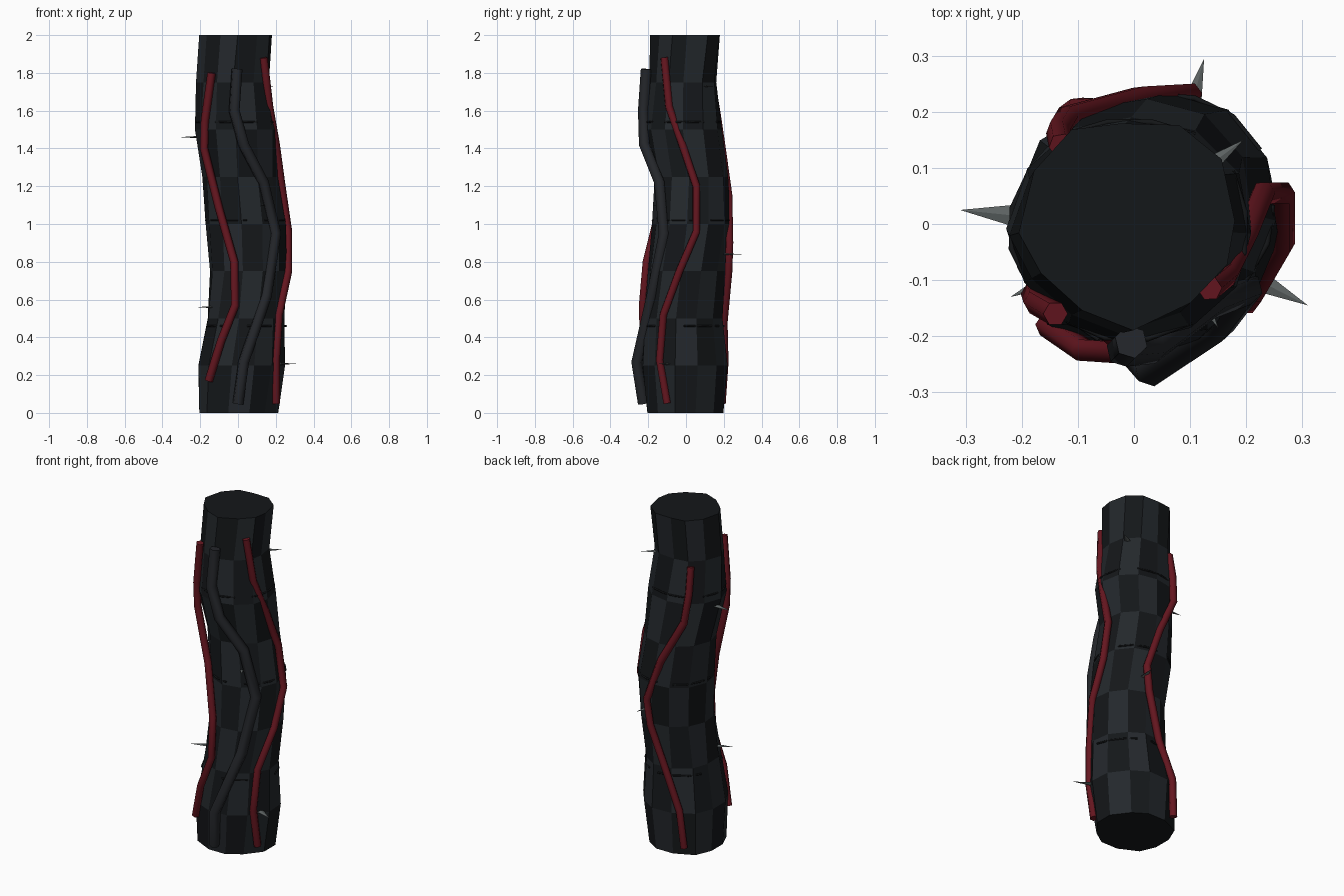
import bpy, bmesh
from math import sin, cos, pi
from mathutils import Vector, Matrix

if "Cube" in bpy.data.objects:
    bpy.data.objects.remove(bpy.data.objects["Cube"])

SIDES = 12


def material(name, rgb):
    m = bpy.data.materials.new(name)
    m.diffuse_color = (*rgb, 1)
    m.use_nodes = True
    m.node_tree.nodes["Principled BSDF"].inputs["Base Color"].default_value = m.diffuse_color
    return m


BARK = material("bark", (0.017, 0.021, 0.025))
DARK = material("dark_bark", (0.007, 0.0085, 0.010))
RED = material("red_vine", (0.13, 0.008, 0.014))
VINE = material("grey_vine", (0.018, 0.020, 0.024))
THORN = material("thorn", (0.11, 0.125, 0.125))
CRACK = material("crack", (0.007, 0.008, 0.009))

# trunk rings, every 0.25 up: centre x, radius x, centre y, radius y,
# then the lean of the diagonals along (1, 1) and (-1, 1)
RINGS = [(.02, .213, -.005, .205, -.02, .025), (.03, .232, -.005, .229, -.02, .015),
         (.05, .203, -.012, .208, -.02, .01), (.055, .202, .003, .203, .0, .0),
         (.04, .21, .025, .205, .01, .005), (.01, .197, .028, .192, .008, .0),
         (-.01, .215, -.013, .2, .01, .0), (-.03, .19, -.018, .175, .02, .0),
         (-.014, .19, -.008, .182, .024, .01)]


def section(z):
    """Interpolated trunk section at height z."""
    t = min(max(z / 0.25, 0), 7.999)
    i = int(t)
    f = t - i
    return [a + (b - a) * f for a, b in zip(RINGS[i], RINGS[i + 1])]


def on_trunk(s, a, z, grow=1.0):
    """Point on the trunk surface at angle a."""
    cx, rx, cy, ry, p, q = s
    w = abs(sin(2 * a)) * 0.707
    return Vector((cx + rx * grow * cos(a) + (p - q) * w,
                   cy + ry * grow * sin(a) + (p + q) * w, z))


def make_object(name, bm, mats):
    bmesh.ops.recalc_face_normals(bm, faces=bm.faces)
    me = bpy.data.meshes.new(name)
    bm.to_mesh(me)
    bm.free()
    for m in mats:
        me.materials.append(m)
    ob = bpy.data.objects.new(name, me)
    bpy.context.collection.objects.link(ob)
    return ob


# trunk: wavy column with chequered bark plates
bm = bmesh.new()
rows = [[bm.verts.new(on_trunk(s, 2 * pi * (i + 0.5) / SIDES + 0.04 * k, k * 0.25, 1.015))
         for i in range(SIDES)] for k, s in enumerate(RINGS)]
for k in range(len(rows) - 1):
    for i in range(SIDES):
        n = (i + 1) % SIDES
        f = bm.faces.new((rows[k][i], rows[k][n], rows[k + 1][n], rows[k + 1][i]))
        f.material_index = (i + k) % 2
for ring in (rows[0], rows[-1]):
    bm.faces.new(ring).material_index = 1
make_object("trunk", bm, [BARK, DARK])


# vines: kinked tubes climbing the trunk
def vine(name, points, radius, mat):
    cu = bpy.data.curves.new(name, 'CURVE')
    cu.dimensions = '3D'
    cu.bevel_depth = radius
    cu.bevel_resolution = 1
    cu.use_fill_caps = True
    sp = cu.splines.new('POLY')
    sp.points.add(len(points) - 1)
    for p, co in zip(sp.points, points):
        p.co = (*co, 1)
    cu.materials.append(mat)
    ob = bpy.data.objects.new(name, cu)
    bpy.context.collection.objects.link(ob)


vine("front_red_vine", [(-.155, -.18, .17), (-.09, -.225, .38), (-.015, -.23, .57), (-.02, -.21, .8),
                        (-.10, -.14, 1.08), (-.18, -.125, 1.4), (-.175, -.14, 1.55),
                        (-.14, -.16, 1.8)], .022, RED)
vine("right_red_vine", [(.2, -.1, .05), (.2, -.14, .28), (.215, -.12, .52), (.265, -.035, .75),
                        (.265, .055, .96), (.23, .055, 1.2), (.2, -.02, 1.42),
                        (.165, -.09, 1.62), (.135, -.115, 1.88)], .022, RED)
vine("back_red_vine", [(-.12, .19, .05), (-.1, .205, .27), (-.01, .2, .48), (.08, .225, .75),
                       (.1, .23, .9), (.01, .225, 1.15), (-.12, .19, 1.4),
                       (-.135, .165, 1.57), (-.13, .14, 1.72)], .022, RED)
vine("grey_vine", [(0, -.225, .05), (.03, -.26, .27), (.15, -.18, .62), (.2, -.115, .95),
                   (.135, -.14, 1.22), (.03, -.22, 1.42), (-.02, -.225, 1.6),
                   (-.005, -.21, 1.82)], .03, VINE)

# thorns: flat four-sided spikes pointing outward
TIPS = [(-.31, .025, 1.46), (.125, .295, .84), (.31, -.145, .26),
        (-.22, -.13, .56), (.15, -.185, 1.1), (.195, .15, 1.73)]
for n, tip in enumerate(TIPS):
    tip = Vector(tip)
    s = section(tip.z)
    out = (tip - Vector((s[0], s[2], tip.z))).normalized()
    bm = bmesh.new()
    bmesh.ops.create_cone(bm, cap_ends=True, segments=4, radius1=.02, radius2=0, depth=.1)
    bmesh.ops.translate(bm, verts=bm.verts, vec=(0, 0, -.05))
    side = Vector((0, 0, 1)).cross(out)
    rot = Matrix((side, Vector((0, 0, .3)), out)).transposed().to_4x4()
    bmesh.ops.transform(bm, verts=bm.verts, matrix=Matrix.Translation(tip) @ rot)
    make_object(f"thorn_{n + 1}", bm, [THORN])

# cracks: thin broken bands round the trunk
for n, z in enumerate((.46, 1.02, 1.54)):
    s = section(z)
    for arc in range(4):
        pts = [on_trunk(s, arc * pi / 2 + n * .5 + i * .37, z) for i in range(4)]
        vine(f"crack_{n + 1}_{arc + 1}", pts, .005, CRACK)
